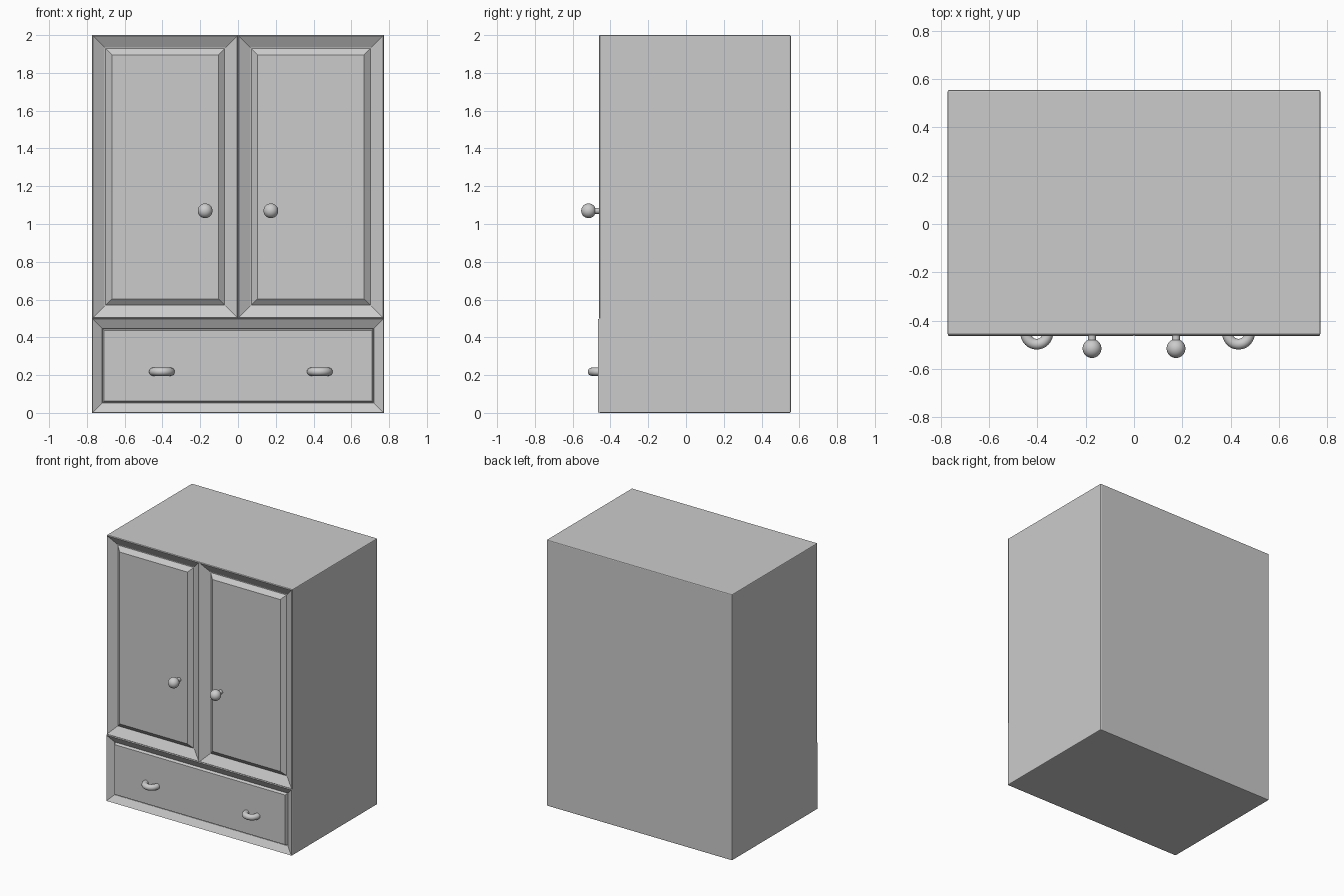
import bpy, bmesh, math

if "Cube" in bpy.data.objects:
    bpy.data.objects.remove(bpy.data.objects["Cube"])

W, H, FRONT, BACK, SPLIT = 0.772, 2.0, -0.456, 0.555, 0.5


def finish(name, bm):
    bmesh.ops.recalc_face_normals(bm, faces=bm.faces)
    me = bpy.data.meshes.new(name)
    bm.to_mesh(me)
    bm.free()
    ob = bpy.data.objects.new(name, me)
    bpy.context.collection.objects.link(ob)
    return ob


def smooth(ob):
    bpy.ops.object.select_all(action='DESELECT')
    ob.select_set(True)
    bpy.context.view_layer.objects.active = ob
    bpy.ops.object.shade_smooth_by_angle(angle=math.radians(40))


def panel(name, x0, x1, z0, z1, steps):
    """Moulded front: nested rectangles given as (inset, y), capped in the middle."""
    bm = bmesh.new()
    prev = None
    for i, y in steps:
        ring = [bm.verts.new(p) for p in ((x0 + i, y, z0 + i), (x1 - i, y, z0 + i),
                                          (x1 - i, y, z1 - i), (x0 + i, y, z1 - i))]
        if prev:
            for k in range(4):
                n = (k + 1) % 4
                bm.faces.new((prev[k], prev[n], ring[n], ring[k]))
        prev = ring
    cap = bm.faces.new(prev)
    ob = finish(name, bm)
    if ob.data.polygons[-1].normal.y > 0:
        ob.data.flip_normals()
    return ob


# carcass: softened box, open where the door and drawer fronts sit
bm = bmesh.new()
bmesh.ops.create_cube(bm, size=1)
for v in bm.verts:
    v.co = (v.co.x * 2 * W, FRONT if v.co.y < 0 else BACK, H if v.co.z > 0 else 0)
bm.normal_update()
bmesh.ops.delete(bm, geom=[f for f in bm.faces if f.normal.y < -0.9], context='FACES_ONLY')
bmesh.ops.bevel(bm, geom=[e for e in bm.edges if not e.is_boundary],
                offset=0.006, segments=2, profile=0.5, affect='EDGES')
finish("cabinet_carcass", bm)

# two doors: frame slopes back to a valley, then a raised field
door = [(0, FRONT), (0.004, -0.461), (0.066, -0.425), (0.071, -0.425), (0.104, -0.452)]
panel("left_door", -W, 0, SPLIT, H, door)
panel("right_door", 0, W, SPLIT, H, door)

# drawer front: sloped frame, narrow groove, flat field
drawer = [(0, FRONT), (0.003, -0.465), (0.052, -0.437), (0.055, -0.43), (0.063, -0.452)]
panel("drawer_front", -W, W, 0, SPLIT, drawer)

# round door knobs on short stems
for side, x in (("left", -0.174), ("right", 0.174)):
    bpy.ops.mesh.primitive_uv_sphere_add(segments=32, ring_count=16, radius=0.039,
                                         location=(x, -0.516, 1.07))
    bpy.context.object.name = side + "_knob"
    smooth(bpy.context.object)
    bpy.ops.mesh.primitive_cylinder_add(vertices=24, radius=0.016, depth=0.06, end_fill_type='NOTHING',
                                        location=(x, -0.473, 1.07), rotation=(math.pi / 2, 0, 0))
    bpy.context.object.name = side + "_knob_stem"
    smooth(bpy.context.object)

# half-ring drawer pulls
for side, cx in (("left", -0.403), ("right", 0.433)):
    bm = bmesh.new()
    rings = []
    for a in range(25):
        t = math.pi * a / 24
        ring = []
        for b in range(16):
            p = 2 * math.pi * b / 16
            r = 0.046 + 0.022 * math.cos(p)
            ring.append(bm.verts.new((cx + r * math.cos(t), -0.452 - r * math.sin(t),
                                      0.218 + 0.022 * math.sin(p))))
        rings.append(ring)
    for r0, r1 in zip(rings, rings[1:]):
        for k in range(16):
            n = (k + 1) % 16
            bm.faces.new((r0[k], r0[n], r1[n], r1[k]))
    smooth(finish(side + "_drawer_pull", bm))
